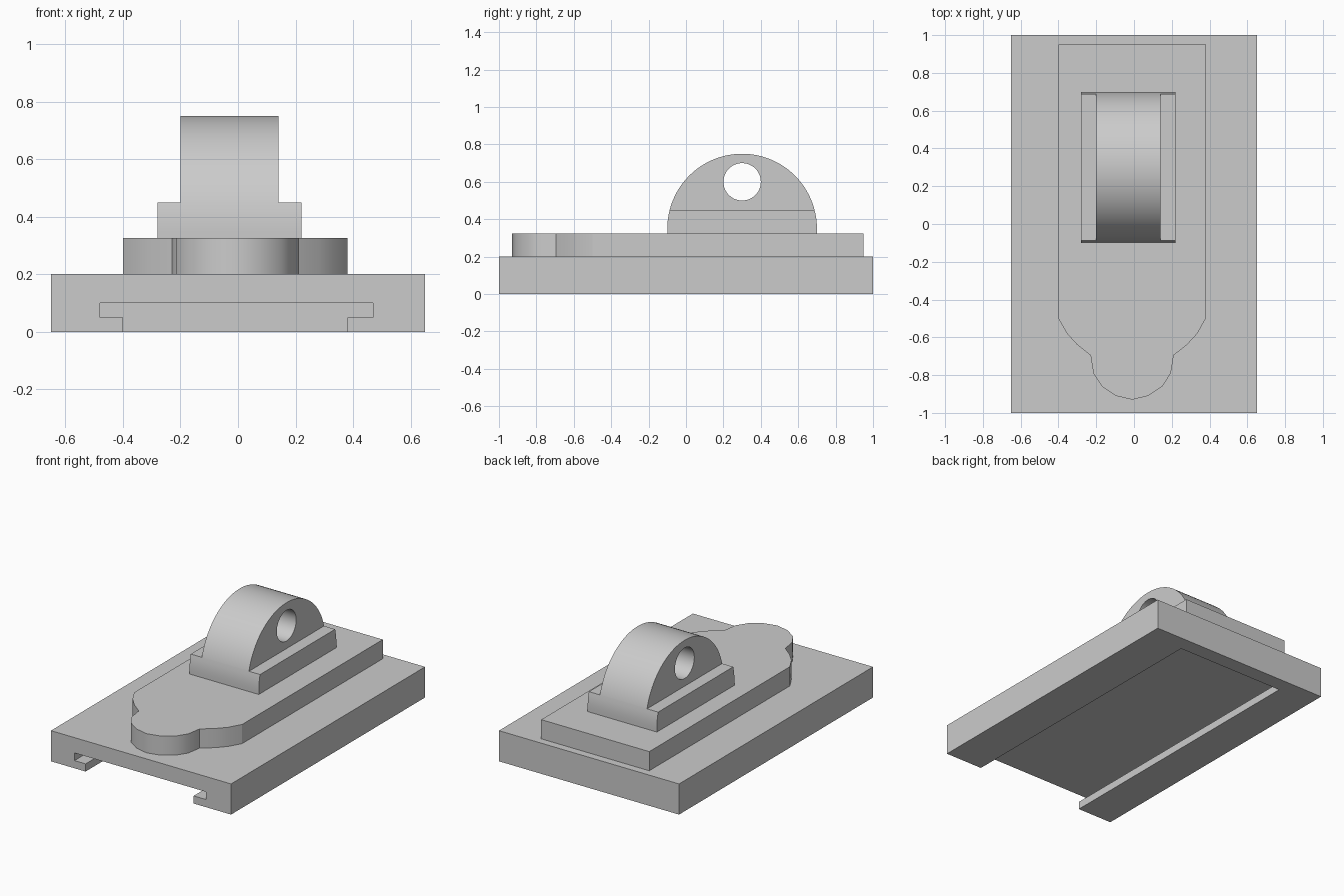
import bpy, math
from mathutils import Matrix

cube = bpy.data.objects.get("Cube")
if cube:
    bpy.data.objects.remove(cube)

grey = bpy.data.materials.new("plain grey")
grey.use_nodes = True
grey.diffuse_color = (0.6, 0.6, 0.6, 1)
grey.node_tree.nodes["Principled BSDF"].inputs["Base Color"].default_value = (0.6, 0.6, 0.6, 1)

# Axis orders: which world axes the profile's (u, v) and the depth follow
ALONG_X = lambda u, v, d: (d, u, v)
ALONG_Y = lambda u, v, d: (u, d, v)
ALONG_Z = lambda u, v, d: (u, v, d)


def prism(name, outline, start, end, place):
    """Extrude a closed outline between two depths."""
    n = len(outline)
    verts = [place(u, v, d) for d in (start, end) for u, v in outline]
    faces = [list(range(n)), list(range(n, 2 * n))]
    faces += [(i, (i + 1) % n, n + (i + 1) % n, n + i) for i in range(n)]
    mesh = bpy.data.meshes.new(name)
    mesh.from_pydata(verts, [], faces)
    obj = bpy.data.objects.new(name, mesh)
    bpy.context.collection.objects.link(obj)
    mesh.materials.append(grey)
    bpy.ops.object.select_all(action='DESELECT')
    obj.select_set(True)
    bpy.context.view_layer.objects.active = obj
    bpy.ops.object.mode_set(mode='EDIT')
    bpy.ops.mesh.select_all(action='SELECT')
    bpy.ops.mesh.normals_make_consistent(inside=False)
    bpy.ops.object.mode_set(mode='OBJECT')
    return obj


def rect(u0, u1, v0, v1):
    return [(u0, v0), (u1, v0), (u1, v1), (u0, v1)]


def arc(cu, cv, r, a0, a1, steps):
    angles = [math.radians(a0 + (a1 - a0) * i / steps) for i in range(steps + 1)]
    return [(cu + r * math.cos(a), cv + r * math.sin(a)) for a in angles]


def finish(obj, cutters=(), angle=28):
    """Cut the cutters out of a part, then shade it."""
    bpy.ops.object.select_all(action='DESELECT')
    obj.select_set(True)
    bpy.context.view_layer.objects.active = obj
    for cutter in cutters:
        mod = obj.modifiers.new("cut", 'BOOLEAN')
        mod.operation, mod.solver, mod.object = 'DIFFERENCE', 'EXACT', cutter
        bpy.ops.object.modifier_apply(modifier=mod.name)
    for cutter in cutters:
        bpy.data.objects.remove(cutter)
    bpy.ops.object.shade_smooth_by_angle(angle=math.radians(angle))


# Base with a T-slot underneath, open at the front and closed at the back
base = prism("base_plate", rect(-0.65, 0.65, 0, 0.2), -1, 1, ALONG_Y)
slot = [(-0.4, -0.1), (0.38, -0.1), (0.38, 0.05), (0.47, 0.05),
        (0.47, 0.1), (-0.48, 0.1), (-0.48, 0.05), (-0.4, 0.05)]
finish(base, [prism("slot_cutter", slot, -1.1, 0.9, ALONG_Y)])

# Raised plate with a rounded nose, mirrored about its own centre line
MID = -0.01
half = [(0.39, 0.95), (0.39, -0.5), (0.345, -0.58), (0.29, -0.64),
        (0.22, -0.695), (0.205, -0.79), (0.16, -0.86), (0.085, -0.91)]
outline = [(MID + x, y) for x, y in half] + [(MID, -0.93)]
outline += [(MID - x, y) for x, y in reversed(half)]
finish(prism("raised_plate", outline, 0.2, 0.325, ALONG_Z))

# Domed lug with stepped sides and a cross hole
dome = [(-0.1, 0.325)] + arc(0.3, 0.35, 0.4, 180, 0, 48) + [(0.7, 0.325)]
lug = prism("domed_lug", dome, -0.28, 0.22, ALONG_X)
step = rect(-0.3, 0.9, 0.45, 0.9)
finish(lug, [
    prism("right_step_cutter", step, -0.4, -0.2, ALONG_X),
    prism("left_step_cutter", step, 0.14, 0.4, ALONG_X),
    prism("hole_cutter", arc(0.3, 0.6, 0.1, 0, 352.5, 47), -0.5, 0.5, ALONG_X),
])
